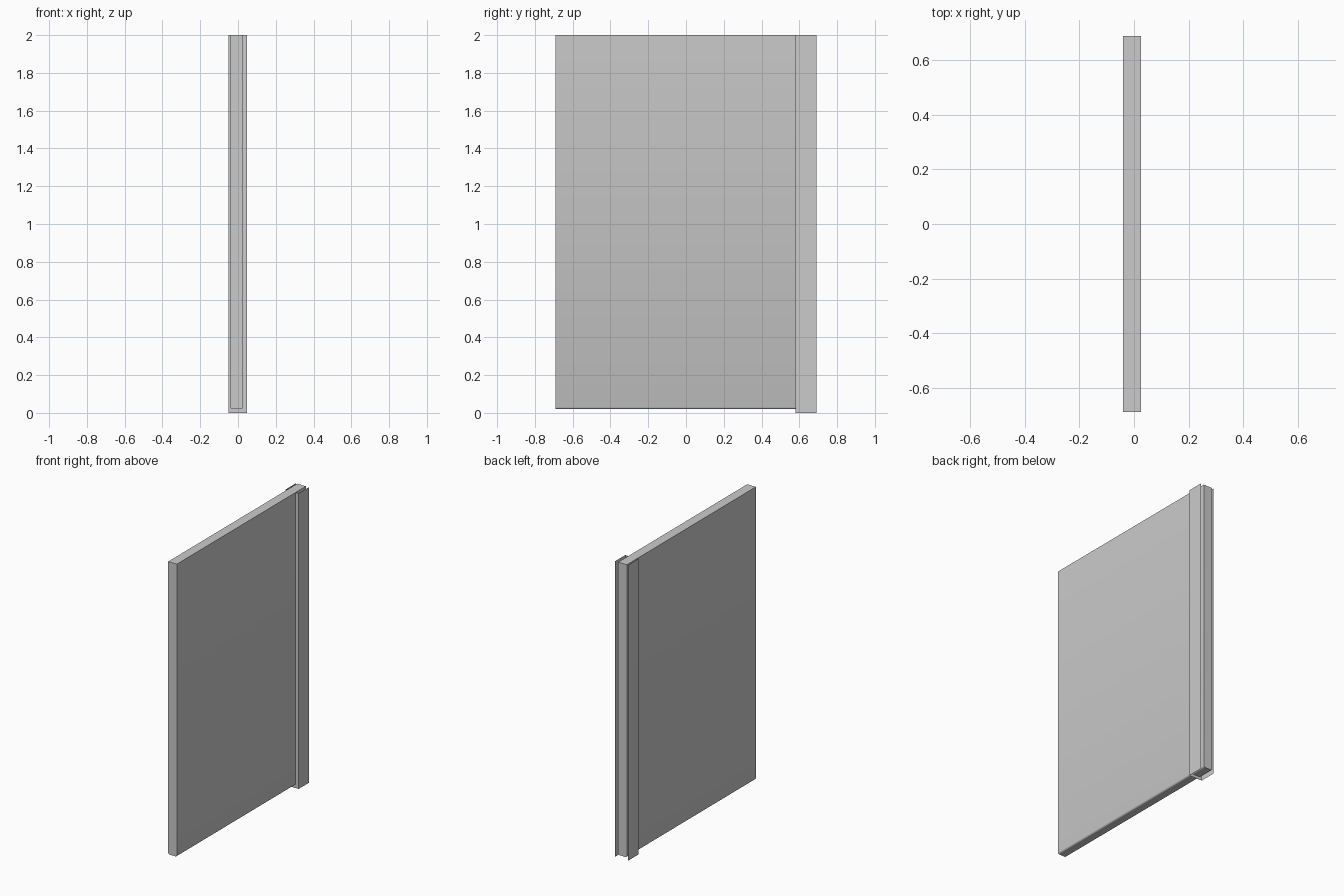
import bpy, bmesh, math

if "Cube" in bpy.data.objects:
    bpy.data.objects.remove(bpy.data.objects["Cube"])


def finish(bm, name, smooth_angle):
    mesh = bpy.data.meshes.new(name)
    bm.to_mesh(mesh)
    bm.free()
    obj = bpy.data.objects.new(name, mesh)
    bpy.context.collection.objects.link(obj)
    bpy.ops.object.select_all(action='DESELECT')
    obj.select_set(True)
    bpy.context.view_layer.objects.active = obj
    bpy.ops.object.shade_smooth_by_angle(angle=math.radians(smooth_angle))
    return obj


# Door panel: one slab with a small rounded-off lower edge
X0, X1, Y, Z0, Z1 = -0.04, 0.025, 0.69, 0.02, 2.0
bm = bmesh.new()
bmesh.ops.create_cube(bm, size=1)
for v in bm.verts:
    v.co.x = X1 if v.co.x > 0 else X0
    v.co.y = Y if v.co.y > 0 else -Y
    v.co.z = Z1 if v.co.z > 0 else Z0
lower = [e for e in bm.edges
         if all(abs(v.co.z - Z0) < 1e-4 for v in e.verts)
         and abs(e.verts[0].co.y - e.verts[1].co.y) > 1]
bmesh.ops.bevel(bm, geom=lower, offset=0.01, segments=2, profile=0.5, affect='EDGES')
finish(bm, "door_panel", 50)

# Edge channel: thin U-shaped sheet around the rear end of the panel, open at back, top and bottom
profile = [(-0.05, 0.69), (-0.05, 0.58), (0.048, 0.58), (0.048, 0.69)]
bm = bmesh.new()
rings = [[bm.verts.new((x, y, z)) for x, y in profile] for z in (0.0, 2.0)]
for i in range(len(profile) - 1):
    bm.faces.new((rings[0][i], rings[0][i + 1], rings[1][i + 1], rings[1][i]))
finish(bm, "edge_channel", 30)
